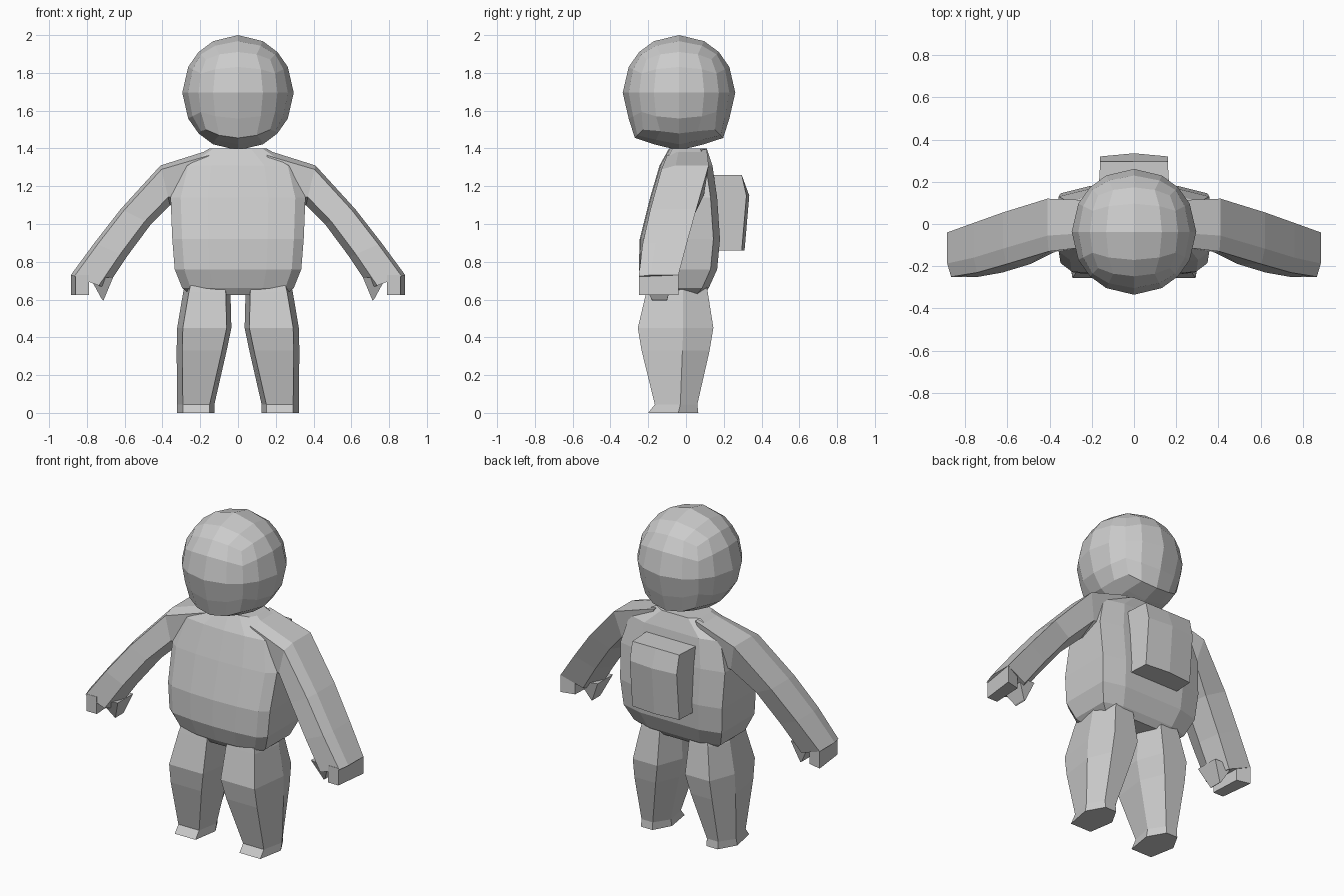
import bpy, bmesh, math
from mathutils import Vector

if "Cube" in bpy.data.objects:
    bpy.data.objects.remove(bpy.data.objects["Cube"])

suit = bpy.data.materials.new("suit_grey")
suit.diffuse_color = (0.6, 0.6, 0.6, 1)
suit.use_nodes = True
suit.node_tree.nodes["Principled BSDF"].inputs["Base Color"].default_value = suit.diffuse_color


def finish(name, bm):
    bmesh.ops.recalc_face_normals(bm, faces=bm.faces)
    me = bpy.data.meshes.new(name)
    bm.to_mesh(me)
    bm.free()
    me.materials.append(suit)
    ob = bpy.data.objects.new(name, me)
    bpy.context.collection.objects.link(ob)
    return ob


def loft(name, rings):
    """Skin a list of equal rings and cap both ends."""
    bm = bmesh.new()
    loops = [[bm.verts.new(p) for p in r] for r in rings]
    n = len(loops[0])
    for a, b in zip(loops, loops[1:]):
        for i in range(n):
            j = (i + 1) % n
            bm.faces.new((a[i], a[j], b[j], b[i]))
    bm.faces.new(loops[0][::-1])
    bm.faces.new(loops[-1])
    return finish(name, bm)


def both_sides(name, rings):
    for side, s in (("right", 1), ("left", -1)):
        loft(f"{side}_{name}", [[(s * x, y, z) for x, y, z in r] for r in rings])


# Head: a cube divided in four and rounded into a ball, with a blunter jaw
bm = bmesh.new()
bmesh.ops.create_cube(bm, size=2)
bmesh.ops.subdivide_edges(bm, edges=bm.edges[:], cuts=3, use_grid_fill=True)
for v in bm.verts:
    jaw = v.co.z < -0.9 and abs(v.co.y) > 0.9
    d = v.co.normalized()
    k = 1.11 if jaw else 1.0
    v.co = Vector((d.x * 0.295, -0.037 + d.y * 0.298 * k, 1.695 + d.z * 0.305 * k))
finish("head", bm)

# Torso: rounded box rings from hips to collar
rings = []
for z, w, f, b in [(0.625, 0.25, -0.19, 0.09), (0.66, 0.295, -0.215, 0.12),
                   (0.76, 0.335, -0.25, 0.165), (0.92, 0.348, -0.245, 0.18),
                   (1.14, 0.357, -0.19, 0.165), (1.31, 0.31, -0.14, 0.14),
                   (1.40, 0.15, -0.09, 0.11)]:
    half = [(0, f), (0.45 * w, f + 0.005), (0.85 * w, f + 0.02), (w, f + 0.06),
            (w, b - 0.035), (0.6 * w, b), (0, b)]
    ring = half + [(-x, y) for x, y in half[-2:0:-1]]
    rings.append([(x, y, z) for x, y in ring])
loft("torso", rings)

# Arms: six-sided sections given by upper point, lower point, front and back
rings = []
for tx, tz, bx, bz, f, b in [(0.14, 1.395, 0.26, 1.08, -0.10, 0.11),
                             (0.41, 1.31, 0.36, 1.10, -0.13, 0.12),
                             (0.62, 1.08, 0.46, 1.00, -0.19, 0.055),
                             (0.76, 0.90, 0.59, 0.825, -0.23, 0.005),
                             (0.885, 0.73, 0.70, 0.66, -0.25, -0.04)]:
    def at(t, u):
        return (tx + (bx - tx) * t, f + (b - f) * u, tz + (bz - tz) * t)
    rings.append([at(0, 0.3), at(0.1, 0), at(0.8, 0), at(1, 0.4),
                  at(0.75, 0.9), at(0, 1)])
both_sides("arm", rings)

# Hands: mitten block under the cuff
both_sides("hand", [[(x, y, z) for x, y in ((0.79, -0.25), (0.86, -0.25),
                                            (0.885, -0.04), (0.80, -0.06))]
                    for z in (0.625, 0.73)])

# Thumbs: small wedge pointing down
both_sides("thumb", [[(0.66, -0.23, 0.72), (0.78, -0.24, 0.71),
                      (0.78, -0.07, 0.71), (0.66, -0.08, 0.72)],
                     [(0.712, -0.18, 0.595), (0.72, -0.18, 0.6),
                      (0.72, -0.10, 0.6), (0.712, -0.10, 0.595)]])

# Legs: six-sided sections, widest at the thigh, flaring to a small foot
rings = []
for z, i, o, f, b in [(0, 0.125, 0.322, -0.2, 0.065), (0.045, 0.125, 0.322, -0.165, 0.06),
                      (0.33, 0.06, 0.325, -0.235, 0.125), (0.45, 0.035, 0.322, -0.255, 0.145),
                      (0.64, 0.04, 0.29, -0.21, 0.115), (0.72, 0.06, 0.27, -0.19, 0.1)]:
    m = f + 0.6 * (b - f)
    rings.append([(i, m, z), (i + 0.025, f, z), (o - 0.03, f, z), (o, m, z),
                  (o - 0.06, b, z), (i + 0.06, b, z)])
both_sides("leg", rings)

# Backpack: bent side profile swept across the back, bulging at the middle
profile = [(0.13, 0.86), (0.31, 0.86), (0.335, 1.15), (0.295, 1.26), (0.13, 1.26)]
rings = [[(x * (1.06 if y < 0.2 else 1), y - (0.015 if x and y > 0.3 else 0), z)
          for y, z in profile] for x in (-0.16, 0, 0.16)]
loft("backpack", rings)
